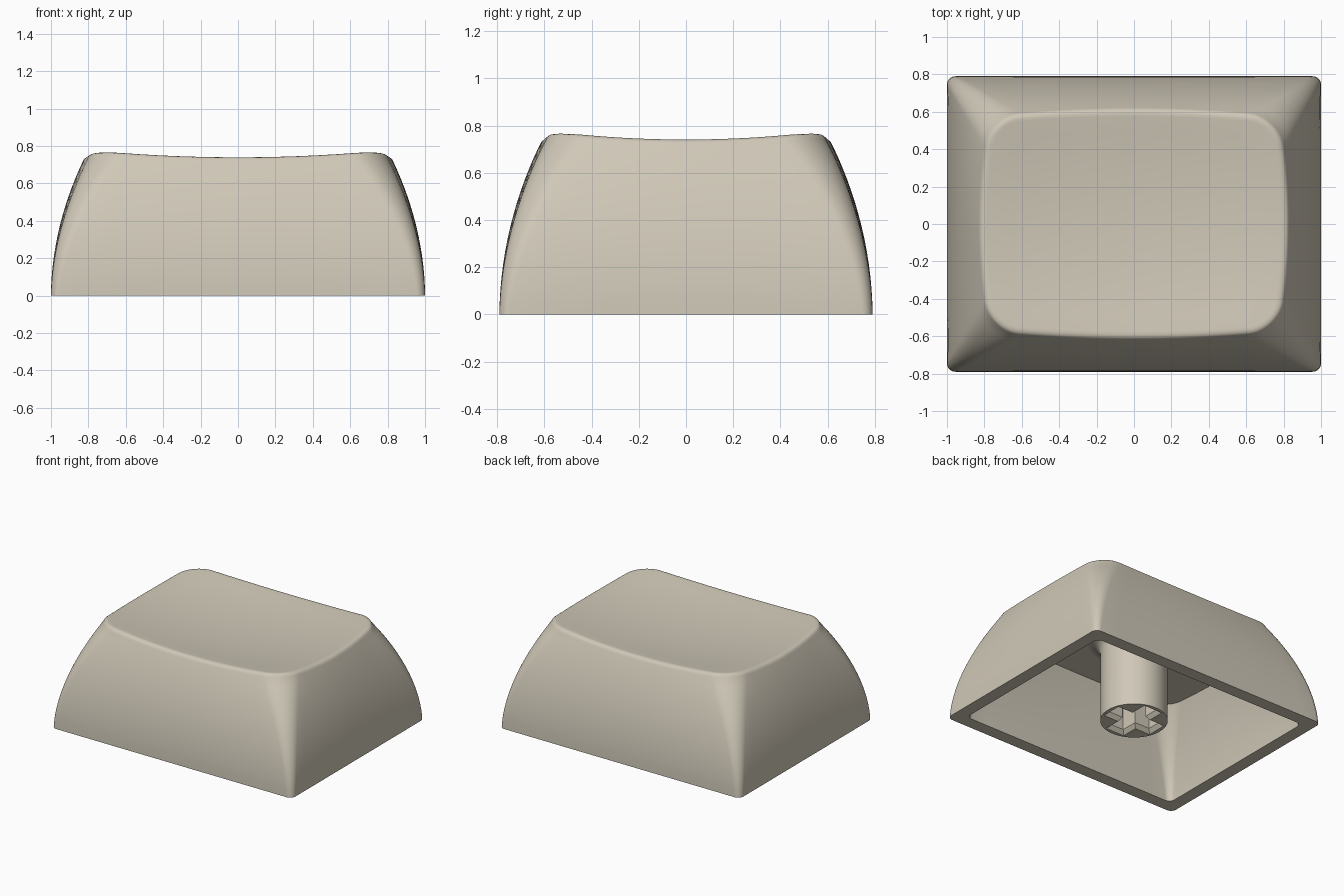
import bpy, bmesh
from math import sin, cos, pi

if "Cube" in bpy.data.objects:
    bpy.data.objects.remove(bpy.data.objects["Cube"])

mat = bpy.data.materials.new("warm_beige_plastic")
mat.use_nodes = True
COLOUR = (0.63, 0.58, 0.48, 1)
mat.diffuse_color = COLOUR
mat.node_tree.nodes["Principled BSDF"].inputs["Base Color"].default_value = COLOUR

TOP_X, TOP_Y = 0.83, 0.62      # top face half sizes
BASE_X, BASE_Y = 1.0, 0.79     # base half sizes
CEILING = 0.6


def dish(x, y):
    """Height of the hollowed top face."""
    return 0.697 + 0.048 * ((x / TOP_X) ** 2 + (y / TOP_Y) ** 2)


def outline(hx, hy, r, bulge):
    """Rounded rectangle whose sides swell outward in the middle."""
    corners = [(1, 1, 0), (-1, 1, 1), (-1, -1, 2), (1, -1, 3)]
    arcs = []
    for sx, sy, q in corners:
        cx, cy = sx * (hx - r), sy * (hy - r)
        angles = [(q + i / 10) * pi / 2 for i in range(11)]
        arcs.append([(cx + r * cos(a), cy + r * sin(a)) for a in angles])
    points = []
    for i, arc in enumerate(arcs):
        points += arc
        (x0, y0), (x1, y1) = arc[-1], arcs[(i + 1) % 4][0]
        points += [(x0 + (x1 - x0) * k / 16, y0 + (y1 - y0) * k / 16) for k in range(1, 16)]
    return [(x * (1 - bulge * (y / hy) ** 2), y * (1 - bulge * (x / hx) ** 2)) for x, y in points]


def wall(t, inset=0.0):
    """Outline of the side wall at height fraction t."""
    shrink = 0.17 * t ** 1.9 + inset
    return outline(BASE_X - shrink, BASE_Y - shrink, 0.045 + 0.125 * t ** 1.3, 0.065 * t ** 1.5)


def loft(name, rings, cap_start=True, cap_end=True):
    """Skin a list of equal-length rings of points."""
    bm = bmesh.new()
    loops = [[bm.verts.new(p) for p in ring] for ring in rings]
    n = len(loops[0])
    for a, b in zip(loops, loops[1:]):
        for i in range(n):
            j = (i + 1) % n
            bm.faces.new((a[i], a[j], b[j], b[i]))
    if cap_start:
        bm.faces.new(loops[0][::-1])
    if cap_end:
        bm.faces.new(loops[-1])
    bmesh.ops.recalc_face_normals(bm, faces=bm.faces)
    mesh = bpy.data.meshes.new(name)
    bm.to_mesh(mesh)
    bm.free()
    mesh.materials.append(mat)
    obj = bpy.data.objects.new(name, mesh)
    bpy.context.collection.objects.link(obj)
    return obj


def smooth(obj, angle):
    bpy.ops.object.select_all(action="DESELECT")
    obj.select_set(True)
    bpy.context.view_layer.objects.active = obj
    bpy.ops.object.shade_smooth_by_angle(angle=angle)


# Shell: inner ceiling, inner walls, base rim, outer walls, rounded lip, dished top
rings = []
STEPS = 14
for i in range(STEPS, -1, -1):
    t = i / STEPS
    z = CEILING * t
    rings.append([(x, y, z) for x, y in wall(z / 0.74, 0.095 + 0.03 * t)])
for i in range(STEPS + 1):
    t = i / STEPS
    rings.append([(x, y, t * (dish(x, y) - 0.028)) for x, y in wall(t)])
for inset, drop in ((0.006, 0.015), (0.016, 0.006), (0.03, 0.001), (0.045, 0)):
    ring = outline(TOP_X - inset, TOP_Y - inset, 0.17 - inset, 0.065)
    rings.append([(x, y, dish(x, y) - drop) for x, y in ring])
for s in (0.85, 0.7, 0.55, 0.4, 0.25, 0.1, 0.02):
    rings.append([(x * s, y * s, dish(x * s, y * s)) for x, y in ring])
shell = loft("keycap_shell", rings)
smooth(shell, 0.6)


# Stem: round post with a flared root at the ceiling
def circle(r, z, n=64):
    return [(r * cos(2 * pi * i / n), r * sin(2 * pi * i / n), z) for i in range(n)]


FLARE = 0.08
post = [circle(0.23, 0)]
for i in range(7):
    a = i / 6 * pi / 2
    post.append(circle(0.23 + FLARE * (1 - cos(a)), CEILING - FLARE + FLARE * sin(a)))
post.append(circle(0.23 + FLARE, CEILING + 0.02))
stem = loft("stem", post)


# Cross-shaped socket with chamfered mouth, cut into the stem
def cross(w, l, z):
    quarter = [(l, -w), (l, w), (w, w)]
    points = []
    for _ in range(4):
        points += [(x, y, z) for x, y in quarter]
        quarter = [(-y, x) for x, y in quarter]
    return points


socket = loft("socket_cutter", [cross(0.085, 0.21, -0.01), cross(0.055, 0.18, 0.03),
                                cross(0.055, 0.18, 0.34)])
socket.hide_render = True
cut = stem.modifiers.new("socket", "BOOLEAN")
cut.operation = "DIFFERENCE"
cut.solver = "EXACT"
cut.object = socket
bpy.context.view_layer.objects.active = stem
bpy.ops.object.modifier_apply(modifier=cut.name)
bpy.data.objects.remove(socket)
smooth(stem, 0.5)
